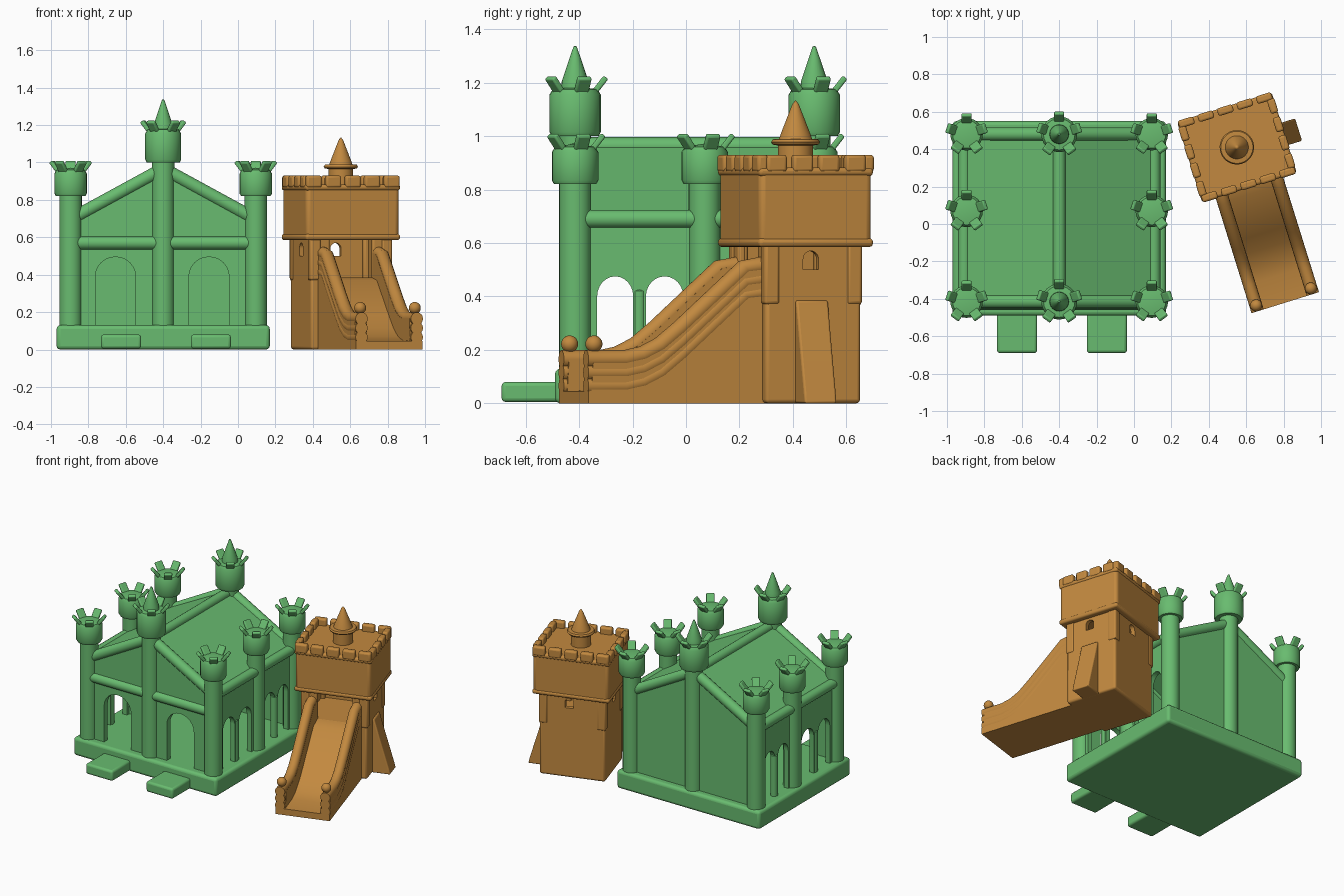
import bpy, bmesh
from math import pi, sin, cos, radians
from mathutils import Matrix, Vector

if "Cube" in bpy.data.objects:
    bpy.data.objects.remove(bpy.data.objects["Cube"])


def material(name, rgb):
    m = bpy.data.materials.new(name)
    m.use_nodes = True
    m.diffuse_color = (*rgb, 1)
    m.node_tree.nodes["Principled BSDF"].inputs["Base Color"].default_value = (*rgb, 1)
    return m


green = material("soft_green", (0.14, 0.50, 0.16))
orange = material("warm_orange", (0.54, 0.25, 0.05))
mat, frame = green, Matrix.Identity(4)


def finish(name, bm, bevel=0.0, local=None):
    bmesh.ops.recalc_face_normals(bm, faces=bm.faces)
    me = bpy.data.meshes.new(name)
    bm.to_mesh(me)
    bm.free()
    me.materials.append(mat)
    ob = bpy.data.objects.new(name, me)
    bpy.context.collection.objects.link(ob)
    ob.matrix_world = frame @ (local or Matrix.Identity(4))
    if bevel:
        mod = ob.modifiers.new("Bevel", 'BEVEL')
        mod.width, mod.segments = bevel, 3
    bpy.ops.object.select_all(action='DESELECT')
    bpy.context.view_layer.objects.active = ob
    ob.select_set(True)
    bpy.ops.object.shade_smooth_by_angle(angle=radians(40))
    return ob


def box(name, lo, hi, bevel=0.0, local=None):
    bm = bmesh.new()
    lo, hi = Vector(lo), Vector(hi)
    bmesh.ops.create_cube(bm, size=1, matrix=Matrix.Translation((lo + hi) / 2) @ Matrix.Diagonal((*(hi - lo), 1)))
    return finish(name, bm, bevel, local)


def lathe(name, x, y, profile, n=24):
    bm = bmesh.new()
    vs = [bm.verts.new((r, 0, z)) for r, z in profile]
    es = [bm.edges.new(p) for p in zip(vs, vs[1:])]
    bmesh.ops.spin(bm, geom=vs + es, cent=(0, 0, 0), axis=(0, 0, 1), angle=2 * pi, steps=n)
    bmesh.ops.remove_doubles(bm, verts=bm.verts, dist=0.0005)
    return finish(name, bm, 0, Matrix.Translation((x, y, 0)))


def prism(name, outline, axis, lo, hi, bevel=0.0):
    """Extrude an outline of (s, z) points along the x or y axis."""
    bm = bmesh.new()
    at = (lambda s, z, d: (d, s, z)) if axis == 'x' else (lambda s, z, d: (s, d, z))
    face = bm.faces.new([bm.verts.new(at(s, z, lo)) for s, z in outline])
    out = bmesh.ops.extrude_face_region(bm, geom=[face])["geom"]
    shift = Vector(at(0, 0, hi - lo))
    bmesh.ops.translate(bm, vec=shift, verts=[v for v in out if isinstance(v, bmesh.types.BMVert)])
    return finish(name, bm, bevel)


def tube(name, points, r):
    """Round tube with domed ends, swept through points in one plane."""
    bm = bmesh.new()
    pts = [Vector(p) for p in points]
    rings = []
    for i, p in enumerate(pts):
        t = (pts[min(i + 1, len(pts) - 1)] - pts[max(i - 1, 0)]).normalized()
        side = Vector((1, 0, 0)) if abs(t.x) < 0.1 else Vector((0, 1, 0))
        up = t.cross(side).normalized()
        rings.append([bm.verts.new(p + r * (cos(a) * side + sin(a) * up))
                      for a in [k * pi / 8 for k in range(16)]])
    for a, b in zip(rings, rings[1:]):
        for k in range(16):
            bm.faces.new((a[k], a[k - 1], b[k - 1], b[k]))
    bm.faces.new(rings[0])
    bm.faces.new(rings[-1])
    return finish(name, bm)


def arched(z0, top_outline, arches, spring, rise):
    """Wall outline whose lower edge at z0 is notched by arches (centre, width)."""
    line = []
    for c, w in arches:
        line.append((c - w / 2, z0))
        line += [(c - cos(a) * w / 2, spring + sin(a) * rise) for a in [k * pi / 12 for k in range(13)]]
        line.append((c + w / 2, z0))
    return line + top_outline


# ---------------- Green castle ----------------
CX, HALF, FRONT, MID, BACK = -0.40, 0.495, -0.415, 0.07, 0.48
box("castle_base", (-0.97, -0.49, 0), (0.17, 0.55, 0.13), 0.02)
for c in (-0.625, -0.145):
    box("entrance_mat", (c - 0.107, -0.69, 0.005), (c + 0.107, -0.47, 0.08), 0.015)


def turret(name, x, y, h, r, tall, spire):
    lathe(name, x, y, [(0, 0.1), (0.06, 0.1), (0.06, h), (r - 0.008, h), (r, h + 0.015),
                       (r, h + tall - 0.02), (r - 0.012, h + tall), (0, h + tall + 0.012)])
    # splayed crown flaps
    for k in range(5):
        local = (Matrix.Translation((x, y, h + tall - 0.012)) @ Matrix.Rotation(pi / 2 + k * 2 * pi / 5, 4, 'Z')
                 @ Matrix.Translation((r - 0.025, 0, 0)) @ Matrix.Rotation(radians(38), 4, 'Y'))
        box("crown_flap", (-0.011, -0.027, -0.01), (0.011, 0.027, 0.072), 0.007, local)
    if spire:
        z = h + tall
        lathe("spire", x, y, [(0, z), (0.052, z), (0.05, z + 0.03), (0.02, z + 0.12), (0.006, z + 0.16), (0, z + 0.163)])


for x in (CX - HALF, CX + HALF):
    for y in (FRONT, MID, BACK):
        turret("corner_tower", x, y, 0.82, 0.087, 0.14, False)
for y in (FRONT, BACK):
    turret("gable_tower", CX, y, 1.0, 0.096, 0.175, True)

# Gable walls, the front one with two doorways
gable = [(CX + HALF, 0.12), (CX + HALF, 0.69), (CX, 0.96), (CX - HALF, 0.69), (CX - HALF, 0.12)]
prism("front_wall", arched(0.12, gable, [(-0.655, 0.215), (-0.155, 0.215)], 0.39, 0.105), 'y', FRONT - 0.02, FRONT + 0.02)
prism("back_wall", gable, 'y', BACK - 0.02, BACK + 0.02)

# Side walls with arcades, small columns and eaves rolls
side_top = [(BACK, 0.12), (BACK, 0.70), (FRONT, 0.70), (FRONT, 0.12)]
arcade = [(-0.265, 0.135), (-0.08, 0.14), (0.2, 0.12), (0.35, 0.12)]
for s in (-1, 1):
    x = CX + s * HALF
    prism("side_wall", arched(0.12, side_top, arcade, 0.40, 0.075), 'x', x - 0.018, x + 0.018)
    for y in (-0.175, 0.275):
        lathe("arcade_column", x, y, [(0, 0.12), (0.024, 0.12), (0.024, 0.42), (0, 0.44)], 16)
    tube("eaves_roll", [(x + s * 0.012, FRONT, 0.69), (x + s * 0.012, BACK, 0.69)], 0.034)
    for y in (FRONT, BACK):
        tube("gable_roll", [(x, y, 0.695), (CX, y, 0.965)], 0.036)
    tube("front_roll", [(x, FRONT - 0.01, 0.57), (CX, FRONT - 0.01, 0.57)], 0.036)

# Pitched roof and ridge
roof = [(CX - HALF, 0.685), (CX, 0.945), (CX + HALF, 0.685), (CX + HALF, 0.715), (CX, 0.975), (CX - HALF, 0.715)]
prism("roof", roof, 'y', FRONT, BACK)
tube("ridge_roll", [(CX, FRONT, 0.962), (CX, BACK, 0.962)], 0.034)

# ---------------- Orange slide tower (turned on the ground) ----------------
mat = orange
frame = Matrix.Translation((0.55, 0.41, 0)) @ Matrix.Rotation(radians(17.3), 4, 'Z')
U, V = 0.225, 0.187
box("tower_body", (-U, -V, 0), (U, V, 0.385), 0.015)

# Neck walls with arched windows, open towards the slide
for s in (-1, 1):
    a, b = sorted((s * U, s * (U - 0.03)))
    window = arched(0.50, [(V - 0.01, 0.50), (V - 0.01, 0.60), (0.01 - V, 0.60), (0.01 - V, 0.50)], [(-0.01, 0.06)], 0.54, 0.03)
    prism("neck_side_wall", window, 'x', a, b)
    box("neck_side_sill", (a, 0.01 - V, 0.37), (b, V - 0.01, 0.50))
    box("neck_front_wall", (min(s * 0.12, s * U), -V, 0.37), (max(s * 0.12, s * U), -V + 0.03, 0.60), 0.01)
    for y in (-1, 1):
        x = s * (U - 0.025)
        y = y * (V - 0.025)
        box("neck_post", (x - 0.03, y - 0.03, 0.37), (x + 0.03, y + 0.03, 0.60), 0.012)
rear = arched(0.50, [(U, 0.50), (U, 0.60), (-U, 0.60), (-U, 0.50)], [(0.02, 0.06)], 0.54, 0.03)
prism("neck_back_wall", rear, 'y', V - 0.03, V)
box("neck_back_sill", (-U, V - 0.03, 0.37), (U, V, 0.50))

# Overhanging head with padded rims and battlements
W, D = 0.265, 0.225
box("tower_head", (0.005 - W, 0.005 - D, 0.59), (W - 0.005, D - 0.005, 0.875), 0.022)
for z in (0.585, 0.85):
    box("head_rim", (-W, -D, z), (W, D, z + 0.033), 0.014)
for s in (-1, 1):
    for k in range(5):
        x = (k - 2) * 0.109
        box("battlement", (x - 0.043, s * (D - 0.017) - 0.021, 0.865), (x + 0.043, s * (D - 0.017) + 0.021, 0.93), 0.012)
    for k in range(4):
        y = (k - 1.5) * 0.103
        box("battlement", (s * (W - 0.017) - 0.021, y - 0.04, 0.865), (s * (W - 0.017) + 0.021, y + 0.04, 0.93), 0.012)
lathe("tower_spire", 0, 0, [(0, 0.86), (0.066, 0.86), (0.066, 0.965), (0.086, 0.968), (0.092, 0.977), (0.086, 0.988),
                            (0.062, 0.99), (0.055, 1.01), (0.012, 1.12), (0, 1.135)], 32)

# Flared climbing ramp on the side
prism("climbing_ramp", [(U - 0.02, 0), (0.345, 0), (0.335, 0.04), (0.27, 0.26), (U + 0.01, 0.385), (U - 0.02, 0.385)],
      'y', -0.07, 0.055, 0.008)

# Slide: bed, side walls with three stacked rolls, end balls
path = [(-0.85, 0.165), (-0.72, 0.165), (-0.65, 0.18), (-0.58, 0.215), (-0.50, 0.28), (-0.25, 0.505), (-0.18, 0.515)]
bed = [(-0.87, 0.045), (-0.72, 0.05), (-0.64, 0.07), (-0.56, 0.115), (-0.48, 0.18), (-0.26, 0.37), (-0.17, 0.385)]
prism("slide_bed", [(-0.87, 0)] + bed + [(-0.17, 0)], 'x', -0.186, 0.186)
for s in (-1, 1):
    a, b = sorted((s * 0.186, s * 0.12))
    prism("slide_wall", [(-0.86, 0)] + path + [(-0.18, 0)], 'x', a, b)
    for drop in (0, 0.05, 0.10):
        tube("slide_roll", [(s * 0.155, -0.87, 0.165 - drop)] + [(s * 0.155, y, z - drop) for y, z in path], 0.034)
    ball = [(0.032 * sin(k * pi / 10), 0.222 - 0.032 * cos(k * pi / 10)) for k in range(11)]
    lathe("slide_ball", s * 0.153, -0.838, ball)
